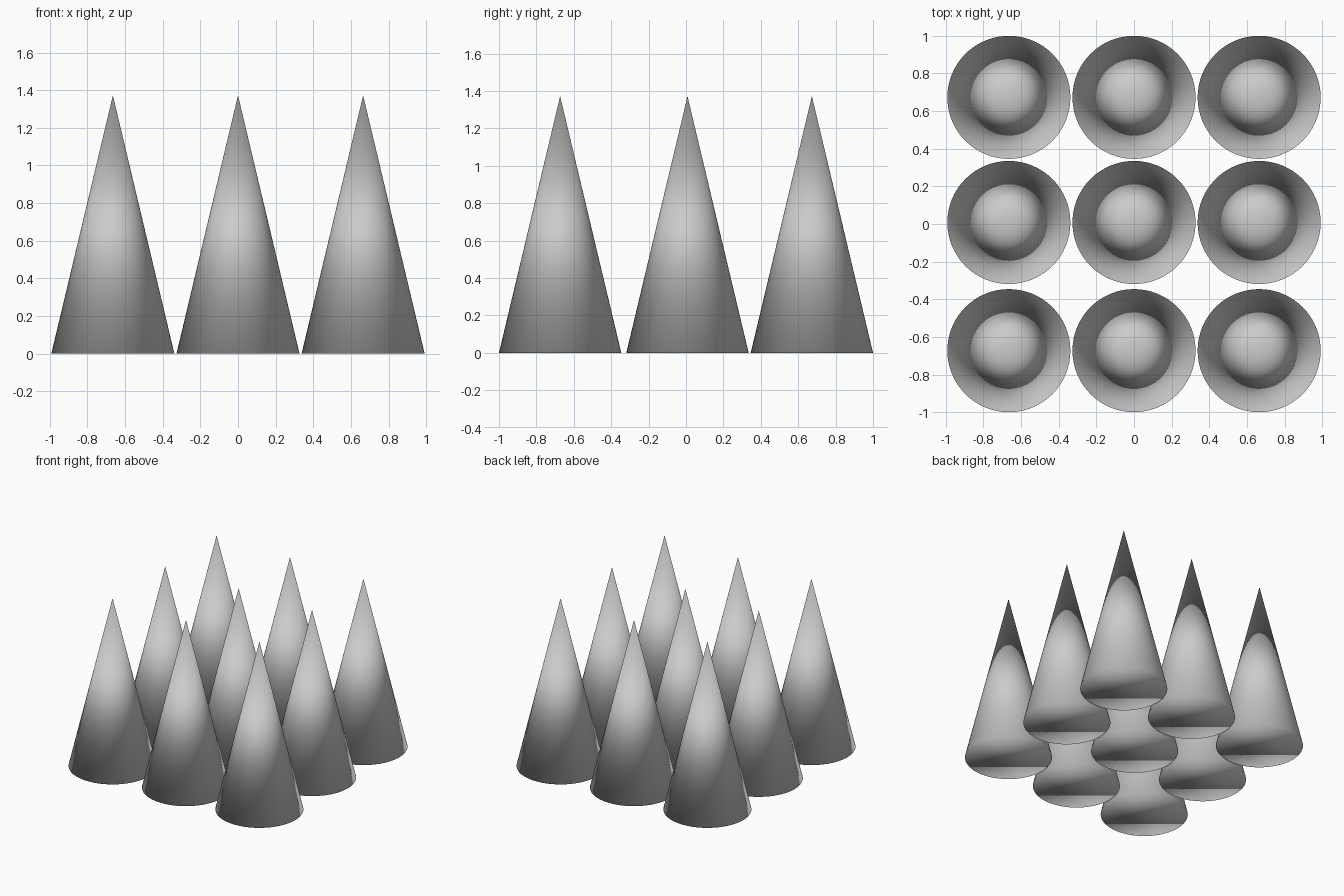
import bpy

if "Cube" in bpy.data.objects:
    bpy.data.objects.remove(bpy.data.objects["Cube"])

RADIUS, HEIGHT = 0.327, 1.373
COLUMNS = (-0.665, 0.0, 0.665)
ROWS = (-0.673, 0.008, 0.673)   # middle row sits slightly towards the back


def make_cone(name, x, y):
    bpy.ops.mesh.primitive_cone_add(vertices=64, radius1=RADIUS, radius2=0, depth=HEIGHT,
                                    end_fill_type='NGON', location=(x, y, HEIGHT / 2))
    cone = bpy.context.object
    cone.name = name
    # smooth all over, including across the base rim
    bpy.ops.object.shade_smooth()


# three by three field of capped cones
for r, y in enumerate(ROWS):
    for c, x in enumerate(COLUMNS):
        make_cone(f"cone_row{r + 1}_col{c + 1}", x, y)
